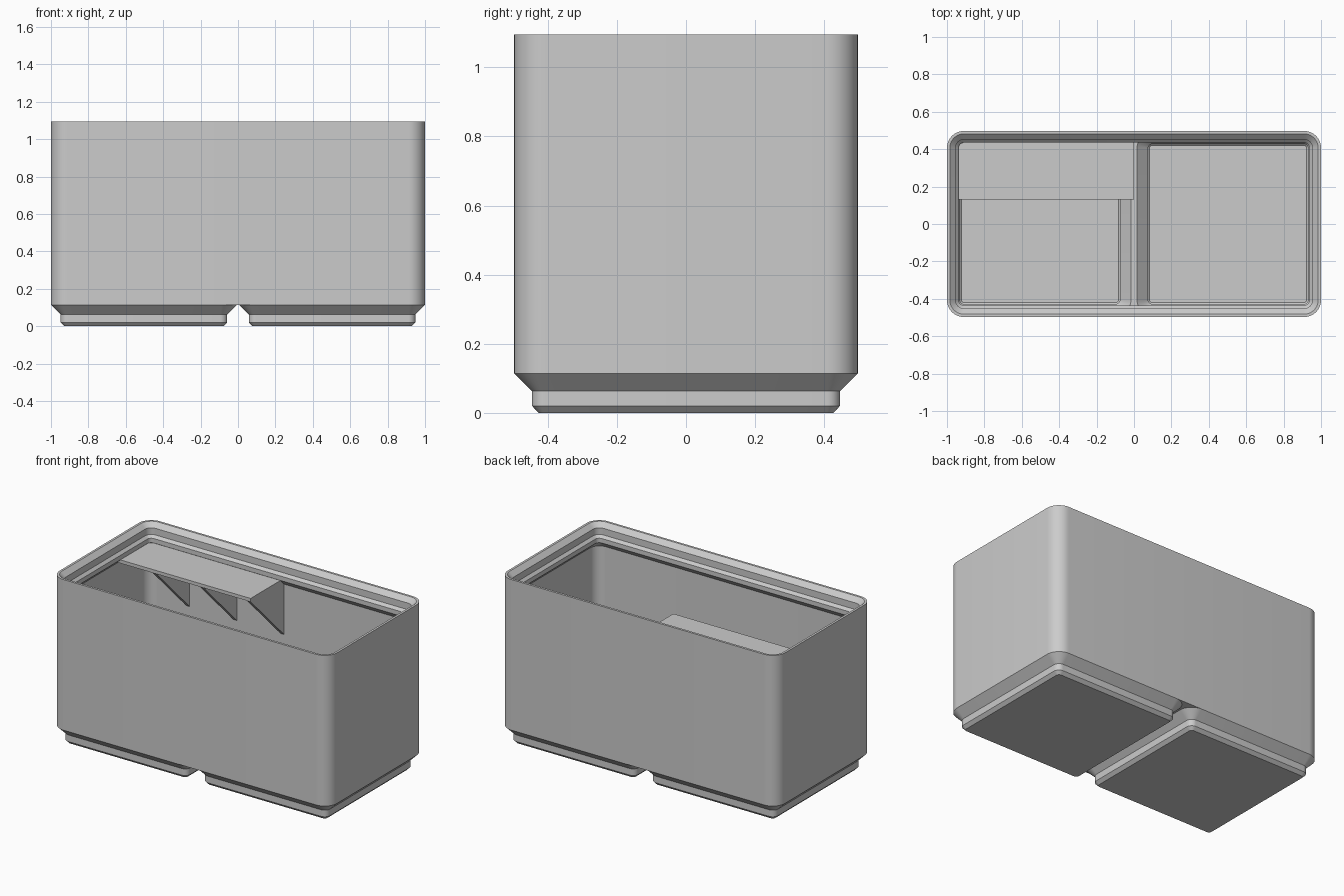
import bpy, bmesh, math

cube = bpy.data.objects.get("Cube")
if cube:
    bpy.data.objects.remove(cube, do_unlink=True)

grey = bpy.data.materials.new("light grey plastic")
grey.use_nodes = True
colour = (0.6, 0.6, 0.6, 1)
grey.diffuse_color = colour
grey.node_tree.nodes["Principled BSDF"].inputs["Base Color"].default_value = colour


def finish(name, bm):
    bmesh.ops.recalc_face_normals(bm, faces=bm.faces)
    mesh = bpy.data.meshes.new(name)
    bm.to_mesh(mesh)
    bm.free()
    mesh.materials.append(grey)
    obj = bpy.data.objects.new(name, mesh)
    bpy.context.collection.objects.link(obj)
    return obj


def rounded_ring(bm, x0, x1, y0, y1, r, z, steps=10):
    corners = [(x1 - r, y1 - r), (x0 + r, y1 - r), (x0 + r, y0 + r), (x1 - r, y0 + r)]
    ring = []
    for i, (cx, cy) in enumerate(corners):
        for s in range(steps + 1):
            a = math.pi / 2 * (i + s / steps)
            ring.append(bm.verts.new((cx + r * math.cos(a), cy + r * math.sin(a), z)))
    return ring


def loft(name, sections):
    """Stack rounded rectangles (x0, x1, half depth, radius, z) into a solid."""
    bm = bmesh.new()
    rings = [rounded_ring(bm, x0, x1, -h, h, r, z) for x0, x1, h, r, z in sections]
    for a, b in zip(rings, rings[1:]):
        for i in range(len(a)):
            j = (i + 1) % len(a)
            bm.faces.new((a[i], a[j], b[j], b[i]))
    bm.faces.new(rings[0][::-1])
    bm.faces.new(rings[-1])
    return finish(name, bm)


def prism(name, points, depth):
    """Extrude a flat outline along a vector."""
    bm = bmesh.new()
    face = bm.faces.new([bm.verts.new(p) for p in points])
    out = bmesh.ops.extrude_face_region(bm, geom=[face])
    verts = [v for v in out["geom"] if isinstance(v, bmesh.types.BMVert)]
    bmesh.ops.translate(bm, verts=verts, vec=depth)
    return finish(name, bm)


def mirrored(side, x0, x1):
    return (x0, x1) if side > 0 else (-x1, -x0)


def carve(obj, cutters):
    for c in cutters:
        mod = obj.modifiers.new("cut", "BOOLEAN")
        mod.operation = "DIFFERENCE"
        mod.solver = "EXACT"
        mod.object = c
    bpy.context.view_layer.update()
    graph = bpy.context.evaluated_depsgraph_get()
    mesh = bpy.data.meshes.new_from_object(obj.evaluated_get(graph))
    obj.modifiers.clear()
    obj.data = mesh


WALL, BASE, TOP, RIDGE = 0.023, 0.114, 1.095, 0.13

# Outer shell
body = loft("bin_body", [(-1, 1, 0.497, 0.09, BASE), (-1, 1, 0.497, 0.09, TOP)])

# Main cavity with the stepped stacking lip: (inset, height)
lip = [(WALL, RIDGE), (WALL, 0.938), (0.062, 0.977), (0.062, 1.006),
       (0.0455, 1.023), (0.0455, 1.066), (0.015, TOP), (0.015, TOP + 0.05)]
cavity = loft("cavity_cutter",
              [(-1 + i, 1 - i, 0.497 - i, 0.09 - i, z) for i, z in lip])

# Feet and the pockets inside them
feet, pockets = [], []
for side, label in ((1, "left"), (-1, "right")):
    foot = [(0.426, 0.019, 0), (0.4455, 0.038, 0.02), (0.4455, 0.038, 0.063), (0.497, 0.09, BASE)]
    feet.append(loft("foot_" + label, [
        (*mirrored(side, 0.503 - h, 0.503 + h), h, r, z) for h, r, z in foot]))
    pocket = [(0.083, 0.923, 0.42, 0.015, 0.025), (0.075, 0.931, 0.428, 0.023, 0.033),
              (0.075, 0.931, 0.428, 0.023, 0.075), (0.016, 0.975, 0.472, 0.065, RIDGE),
              (0.03, 0.96, 0.46, 0.05, 0.2)]
    pockets.append(loft("pocket_cutter_" + label, [
        (*mirrored(side, x0, x1), h, r, z) for x0, x1, h, r, z in pocket]))

carve(body, [cavity] + pockets)
for foot, pocket in zip(feet, pockets):
    carve(foot, [pocket])
for c in [cavity] + pockets:
    bpy.data.objects.remove(c, do_unlink=True)

# Label shelf over the right half of the back wall
SHELF_Z, FRONT, THICK = 0.976, 0.13, 0.022
outline = [(0, FRONT), (0, 0.485), (-0.93, 0.485), (-0.985, 0.43), (-0.985, FRONT)]
shelf = prism("label_shelf", [(x, y, SHELF_Z) for x, y in outline], (0, 0, -THICK))

# Triangular ribs under the shelf
ribs = []
under = SHELF_Z - THICK
for i in range(3):
    x = -0.34 * i
    ribs.append(prism("shelf_rib_%d" % (i + 1),
                      [(x, FRONT, under), (x, 0.48, under), (x, 0.48, under - 0.35)],
                      (-0.026, 0, 0)))

# Smooth the rounded corners, keep edges sharp
bpy.ops.object.select_all(action="DESELECT")
for obj in [body, shelf] + feet + ribs:
    obj.select_set(True)
bpy.context.view_layer.objects.active = body
bpy.ops.object.shade_smooth_by_angle(angle=math.radians(30))
